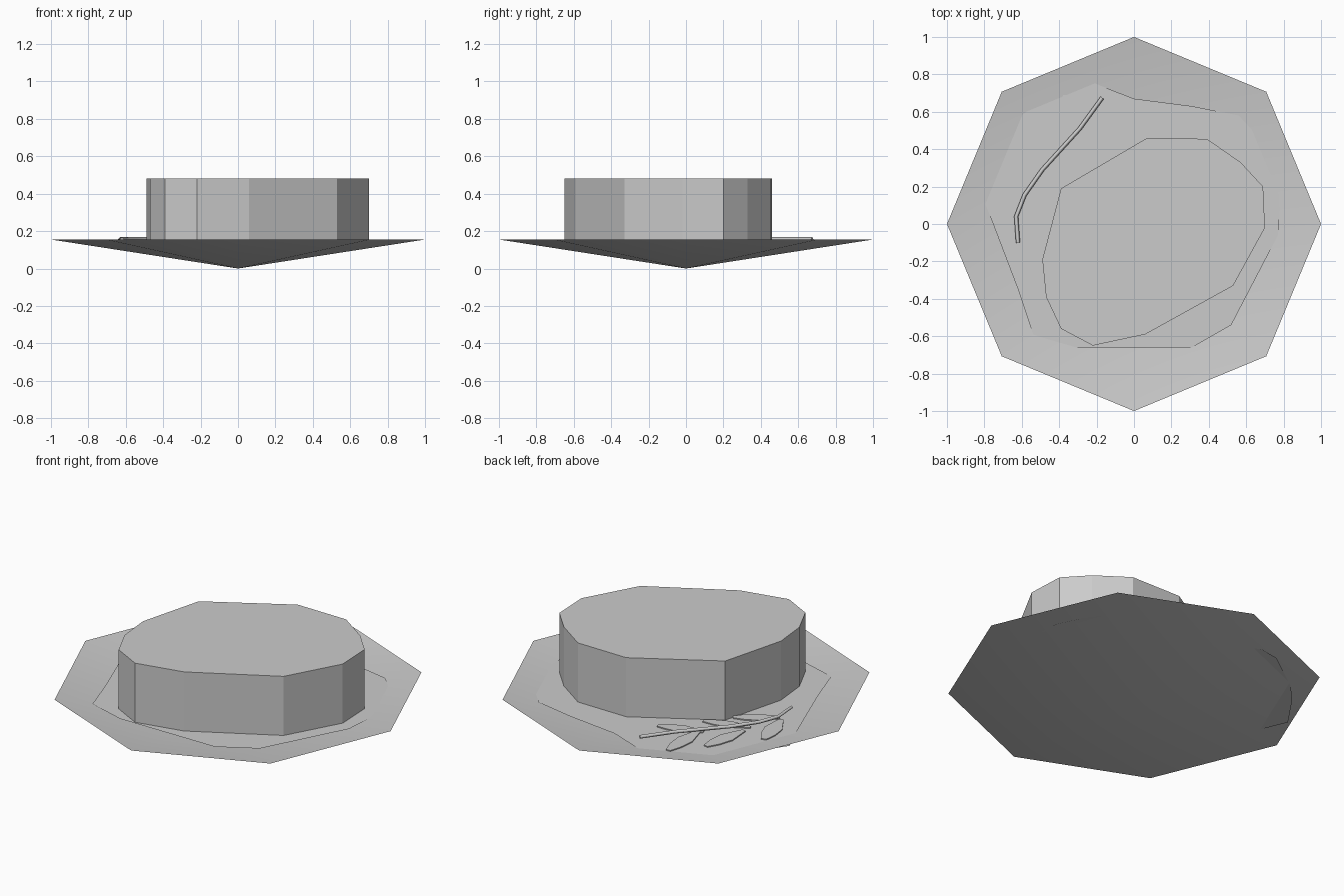
import bpy, bmesh, math
from mathutils import Vector

cube = bpy.data.objects.get("Cube")
if cube:
    bpy.data.objects.remove(cube, do_unlink=True)

grey = bpy.data.materials.new("light_grey")
grey.use_nodes = True
grey.diffuse_color = (0.6, 0.6, 0.6, 1)
grey.node_tree.nodes["Principled BSDF"].inputs["Base Color"].default_value = (0.6, 0.6, 0.6, 1)

RIM, SHEET = 0.155, 0.13


def finish(bm, name):
    mesh = bpy.data.meshes.new(name)
    bm.to_mesh(mesh)
    bm.free()
    mesh.materials.append(grey)
    obj = bpy.data.objects.new(name, mesh)
    bpy.context.collection.objects.link(obj)
    return obj


def slab(name, outline, z, height=0):
    """Flat polygon, extruded upward when a height is given."""
    bm = bmesh.new()
    face = bm.faces.new([bm.verts.new((p[0], p[1], z)) for p in outline])
    face.normal_update()
    if face.normal.z < 0:
        face.normal_flip()
    if height:
        top = bmesh.ops.extrude_face_region(bm, geom=[face], use_keep_orig=True)["geom"]
        bmesh.ops.translate(bm, vec=(0, 0, height),
                            verts=[v for v in top if isinstance(v, bmesh.types.BMVert)])
        bmesh.ops.recalc_face_normals(bm, faces=bm.faces)
    return finish(bm, name)


# Shallow open eight-sided dish
bm = bmesh.new()
tip = bm.verts.new((0, 0, 0))
rim = [bm.verts.new((math.cos(i * math.pi / 4), math.sin(i * math.pi / 4), RIM)) for i in range(8)]
for i in range(8):
    bm.faces.new((tip, rim[(i + 1) % 8], rim[i]))
for f in bm.faces:
    f.smooth = True
finish(bm, "dish")

# Thin sheet lying in the dish
slab("dish_sheet", [
    (0, .67), (.31, .63), (.56, .58), (.68, .45), (.77, .27), (.78, .08), (.77, -.06),
    (.52, -.54), (.31, -.66), (-.31, -.66), (-.48, -.61), (-.54, -.59), (-.62, -.35),
    (-.78, .07), (-.86, .26), (-.73, .45), (-.63, .56), (-.37, .75), (-.25, .77), (-.18, .74)], SHEET)

# Tall block standing on the sheet
slab("centre_block", [
    (.07, .46), (.39, .455), (.57, .33), (.69, .2), (.7, -.02), (.53, -.33),
    (.06, -.59), (-.22, -.65), (-.39, -.56), (-.47, -.39), (-.49, -.19), (-.39, .19)],
    SHEET, 0.48 - SHEET)

# Leaves beside the sprig: base, tip, half width
leaves = [((-.36, .39), (-.365, .69), .047), ((-.555, .25), (-.5, .53), .047),
          ((-.64, .02), (-.705, .28), .05), ((-.385, .385), (-.14, .465), .04),
          ((-.56, .195), (-.305, .275), .037), ((-.62, .005), (-.41, .145), .04)]
for n, (base, end, half) in enumerate(leaves):
    a, b = Vector(base), Vector(end)
    along = b - a
    side = Vector((-along.y, along.x)).normalized() * half
    shape = [(0, .25), (.45, 1), (.75, .8), (1, .3)]
    outline = [a + along * t + side * w for t, w in shape]
    outline += [a + along * t - side * w for t, w in reversed(shape)]
    slab(f"leaf_{n + 1}", outline, SHEET + .002, .006)

# Four-sided sprig stem
path = [(-.17, .675), (-.29, .51), (-.49, .29), (-.585, .155), (-.63, .04), (-.62, -.1)]
curve = bpy.data.curves.new("stem", "CURVE")
curve.dimensions = "3D"
curve.bevel_depth = 0.011
curve.bevel_resolution = 0
curve.use_fill_caps = True
spline = curve.splines.new("POLY")
spline.points.add(len(path) - 1)
for point, (x, y) in zip(spline.points, path):
    point.co = (x, y, 0.157, 1)
curve.materials.append(grey)
bpy.context.collection.objects.link(bpy.data.objects.new("stem", curve))
